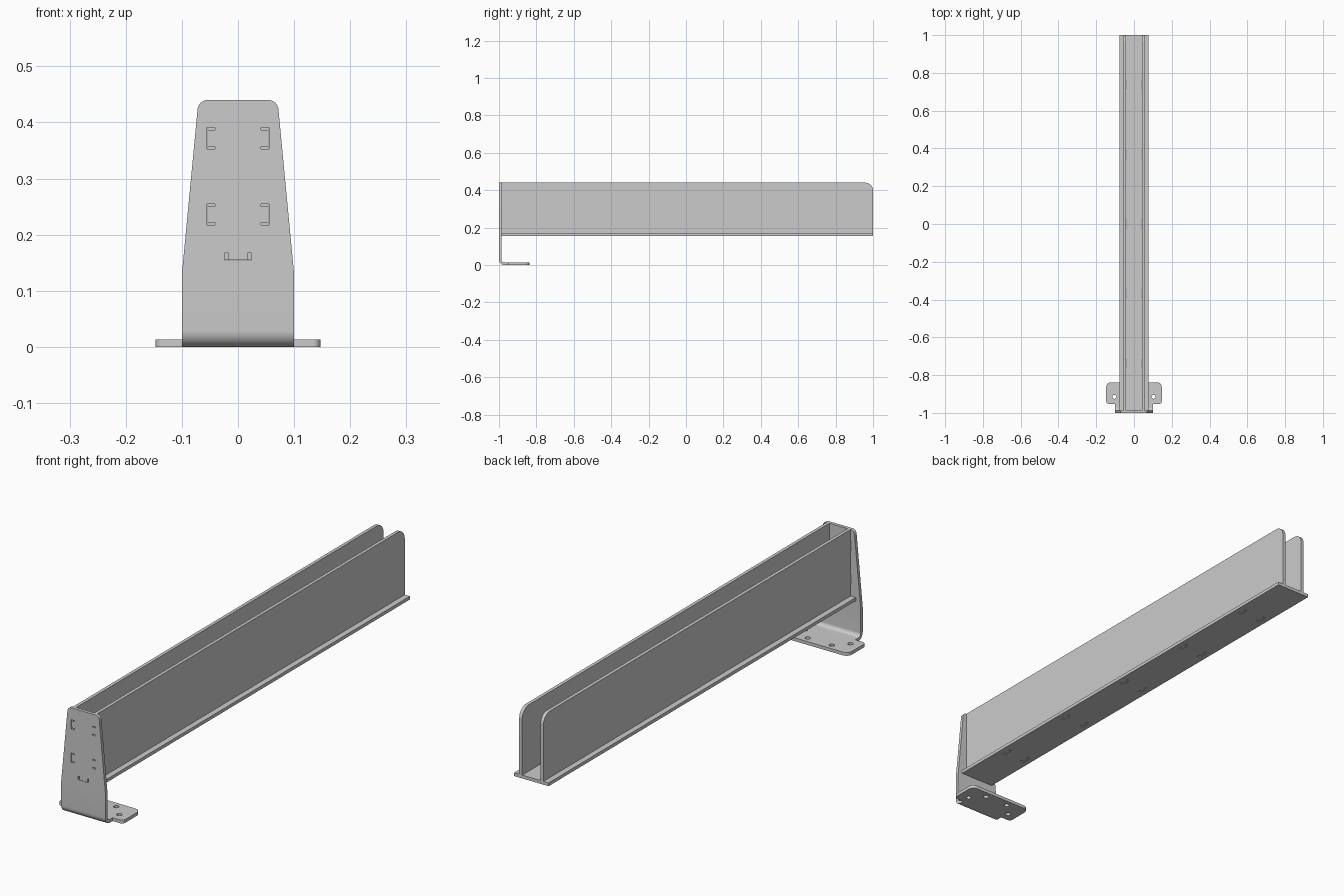
import bpy, bmesh, math
from mathutils import Vector

if "Cube" in bpy.data.objects:
    bpy.data.objects.remove(bpy.data.objects["Cube"])

T = 0.0135            # sheet thickness
BEND = 0.029          # outer bend radius
BASE_Z = 0.1545       # underside of the tray floor
BACK = -1 + T         # inner face of the upright plate


def rounded(points, n=8):
    """Polygon of (a, b[, radius]) with filleted corners."""
    out = []
    for i, p in enumerate(points):
        c = Vector(p[:2])
        r = p[2] if len(p) > 2 else 0
        if not r:
            out.append(c)
            continue
        u = (Vector(points[i - 1][:2]) - c).normalized()
        v = (Vector(points[(i + 1) % len(points)][:2]) - c).normalized()
        half = u.angle(v) / 2
        d = r / math.tan(half)
        centre = c + (u + v).normalized() * (r / math.sin(half))
        s, e = c + u * d - centre, c + v * d - centre
        sweep = s.angle_signed(e)
        a0 = math.atan2(s.y, s.x)
        for k in range(n + 1):
            a = a0 - sweep * k / n
            out.append(centre + Vector((math.cos(a), math.sin(a))) * r)
    return out


def rect(a, b, wa, wb):
    return [Vector((a + i * wa / 2, b + j * wb / 2))
            for i, j in ((-1, -1), (1, -1), (1, 1), (-1, 1))]


def circle(a, b, r, n=20):
    return [Vector((a + r * math.cos(2 * math.pi * k / n),
                    b + r * math.sin(2 * math.pi * k / n))) for k in range(n)]


def add_plate(bm, outline, holes, place):
    """Flat sheet with holes; place maps (a, b, depth 0..T) to world."""
    cu = bpy.data.curves.new("outline", 'CURVE')
    cu.dimensions, cu.fill_mode, cu.extrude = '2D', 'BOTH', T / 2
    for loop in [outline] + holes:
        sp = cu.splines.new('POLY')
        sp.points.add(len(loop) - 1)
        for pt, p in zip(sp.points, loop):
            pt.co = (p[0], p[1], 0, 1)
        sp.use_cyclic_u = True
    tmp = bpy.data.objects.new("outline", cu)
    me = bpy.data.meshes.new_from_object(tmp)
    for v in me.vertices:
        v.co = place(v.co.x, v.co.y, v.co.z + T / 2)
    bm.from_mesh(me)
    bpy.data.objects.remove(tmp)
    bpy.data.curves.remove(cu)
    bpy.data.meshes.remove(me)


def finish(bm, name):
    bmesh.ops.remove_doubles(bm, verts=bm.verts, dist=1e-5)
    bmesh.ops.recalc_face_normals(bm, faces=bm.faces)
    me = bpy.data.meshes.new(name)
    bm.to_mesh(me)
    bm.free()
    ob = bpy.data.objects.new(name, me)
    bpy.context.collection.objects.link(ob)
    bpy.ops.object.select_all(action='DESELECT')
    ob.select_set(True)
    bpy.context.view_layer.objects.active = ob
    bpy.ops.object.shade_smooth_by_angle(angle=math.radians(30))
    return ob


# Mounting bracket: tapered upright, bend and bolted foot
seam = -1 + BEND
bm = bmesh.new()
upright = rounded([(-.1, BEND), (.1, BEND), (.1, .13), (.0705, .44, .018),
                   (-.0705, .44, .018), (-.1, .13)])
slots = [rect(s * .048, z, .0145, .038) for s in (-1, 1) for z in (.372, .236)]
slots.append(rect(0, BASE_Z + T / 2, .046, .0145))
add_plate(bm, upright, slots, lambda a, b, d: (a, -1 + d, b))

foot = rounded([(-.1, seam), (.1, seam), (.1, -.953), (.147, -.953, .014),
                (.147, -.838, .025), (-.147, -.838, .025),
                (-.147, -.953, .014), (-.1, -.953)])
bolts = [circle(s * x, y, .0105) for s in (-1, 1)
         for x, y in ((.104, -.915), (.055, -.865))]
add_plate(bm, foot, bolts, lambda a, b, d: (a, b, d))

# remove the hidden faces where the bend joins the two plates
hidden = [f for f in bm.faces
          if all(abs(v.co.z - BEND) < 1e-5 for v in f.verts)
          or all(abs(v.co.y - seam) < 1e-5 for v in f.verts)]
bmesh.ops.delete(bm, geom=hidden, context='FACES')

previous = None
for k in range(11):
    a = math.pi + math.pi / 2 * k / 10
    ring = [bm.verts.new((x, seam + r * math.cos(a), BEND + r * math.sin(a)))
            for x, r in ((-.1, BEND), (.1, BEND), (.1, BEND - T), (-.1, BEND - T))]
    if previous:
        for i in range(4):
            j = (i + 1) % 4
            bm.faces.new((previous[i], previous[j], ring[j], ring[i]))
    previous = ring
finish(bm, "mounting_bracket")

# Tray floor: front tab plus slots for the side panels
TAB_Y = (-.74, -.37, 0, .37, .74)
bm = bmesh.new()
floor = [(-.078, BACK), (-.018, BACK), (-.018, -.999), (.018, -.999),
         (.018, BACK), (.078, BACK), (.078, 1), (-.078, 1)]
floor_slots = [rect(s * .048, y, .0145, .04) for s in (-1, 1) for y in TAB_Y]
add_plate(bm, floor, floor_slots, lambda a, b, d: (a, b, BASE_Z + d))
finish(bm, "tray_floor")

# Side panels: tabs into the floor and upright, rounded far corner
low = BASE_Z + T
panel = [(BACK, low)]
for y in TAB_Y:
    panel += [(y - .015, low), (y - .015, BASE_Z + .001),
              (y + .015, BASE_Z + .001), (y + .015, low)]
panel += [(1, low), (1, .44, .042), (BACK, .44)]
for z in (.372, .236):
    panel += [(BACK, z + .0145), (-.999, z + .0145),
              (-.999, z - .0145), (BACK, z - .0145)]
bm = bmesh.new()
add_plate(bm, rounded(panel), [], lambda a, b, d: (.048 - T / 2 + d, a, b))
side = finish(bm, "side_panels")
side.modifiers.new("mirror", 'MIRROR').use_axis[0] = True
